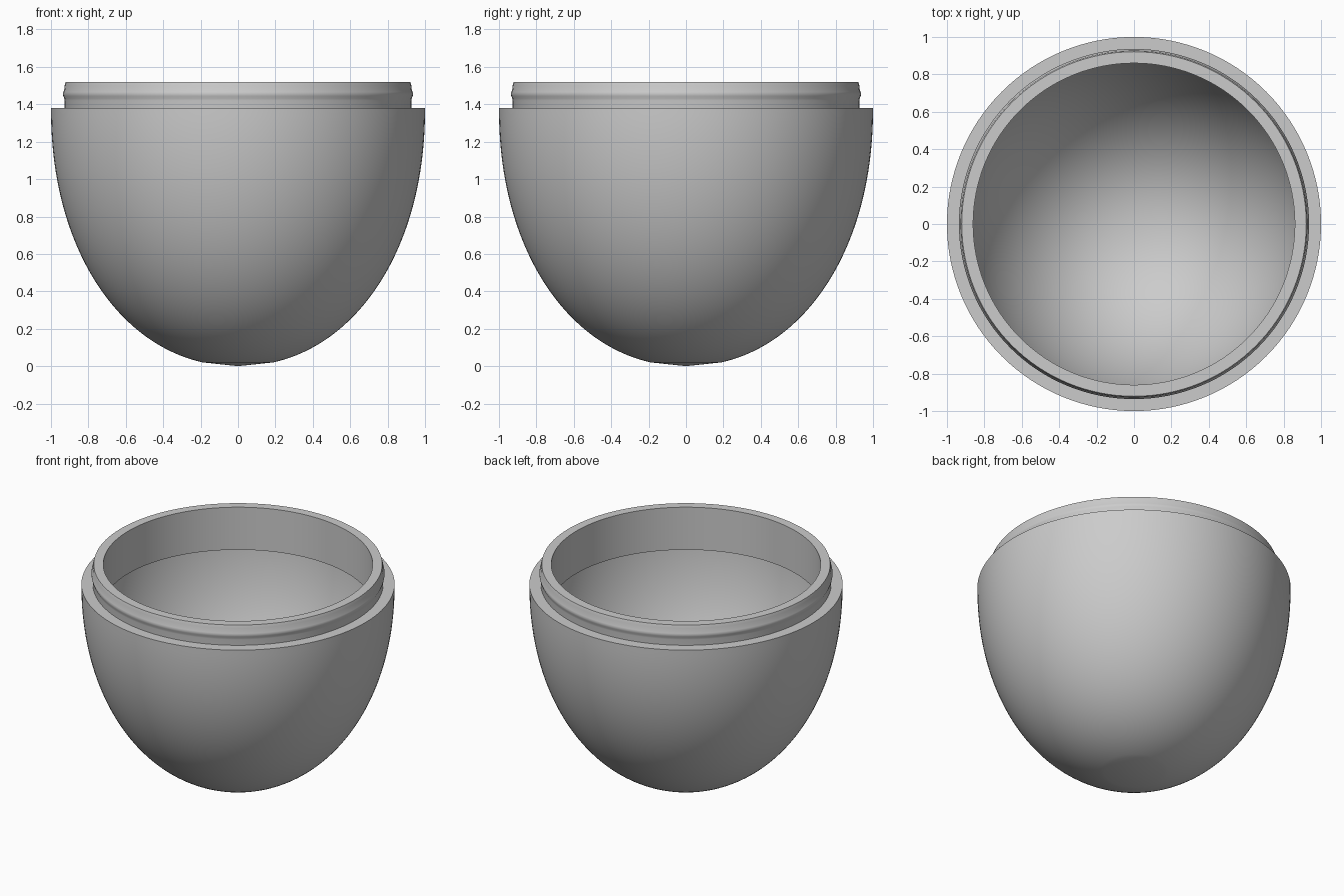
import bpy
import bmesh
from math import sin, cos, pi, radians, asin

cube = bpy.data.objects.get("Cube")
if cube:
    bpy.data.objects.remove(cube, do_unlink=True)

SEGMENTS = 128
FULLNESS = 2.1    # superellipse exponent of the bowl
RIM_Z = 1.38      # height of the bowl's ledge
TOP_Z = 1.52      # height of the neck
NECK_BASE = 1.22  # lower edge of the neck inside the bowl
BORE = 0.86       # inner radius of the neck
TIP = 0.19        # radius of the shallow tip

grey = bpy.data.materials.new("plain grey")
grey.use_nodes = True
color = (0.6, 0.6, 0.6, 1)
grey.diffuse_color = color
grey.node_tree.nodes["Principled BSDF"].inputs["Base Color"].default_value = color


def arc(radius, depth, start, steps=48):
    """Points of a half-superellipse hanging below the ledge, from bottom to rim."""
    power = 2 / FULLNESS
    angles = [start + (pi / 2 - start) * i / steps for i in range(steps + 1)]
    return [(radius * sin(a) ** power, RIM_Z - depth * max(cos(a), 0) ** power)
            for a in angles]


def lathe(name, profile, closed):
    """Spin an (r, z) profile around the z axis."""
    bm = bmesh.new()
    verts = [bm.verts.new((r, 0, z)) for r, z in profile]
    pairs = list(zip(verts, verts[1:]))
    if closed:
        pairs.append((verts[-1], verts[0]))
    edges = [bm.edges.new(p) for p in pairs]
    bmesh.ops.spin(bm, geom=verts + edges, cent=(0, 0, 0), axis=(0, 0, 1),
                   angle=2 * pi, steps=SEGMENTS)
    bmesh.ops.remove_doubles(bm, verts=bm.verts, dist=0.0005)
    bmesh.ops.recalc_face_normals(bm, faces=bm.faces)
    mesh = bpy.data.meshes.new(name)
    bm.to_mesh(mesh)
    bm.free()
    mesh.materials.append(grey)
    obj = bpy.data.objects.new(name, mesh)
    bpy.context.collection.objects.link(obj)
    bpy.ops.object.select_all(action="DESELECT")
    obj.select_set(True)
    bpy.context.view_layer.objects.active = obj
    bpy.ops.object.shade_smooth_by_angle(angle=radians(30))


# Bowl: thin rounded shell with a shallow tip and a flat ledge
outside = [(0, 0)] + arc(1, RIM_Z, asin(TIP ** (FULLNESS / 2)))
inside = arc(0.925, 1.305, 0)
lathe("bowl", outside + inside[::-1], closed=False)

# Neck: ring set into the shell, with a rounded lip and a slim snap bead
neck = [
    (BORE, NECK_BASE), (BORE, TOP_Z), (0.921, TOP_Z), (0.927, 1.5),
    (0.929, 1.478), (0.934, 1.466), (0.936, 1.455), (0.934, 1.444),
    (0.929, 1.432), (0.927, 1.42), (0.927, NECK_BASE),
]
lathe("neck", neck, closed=True)
